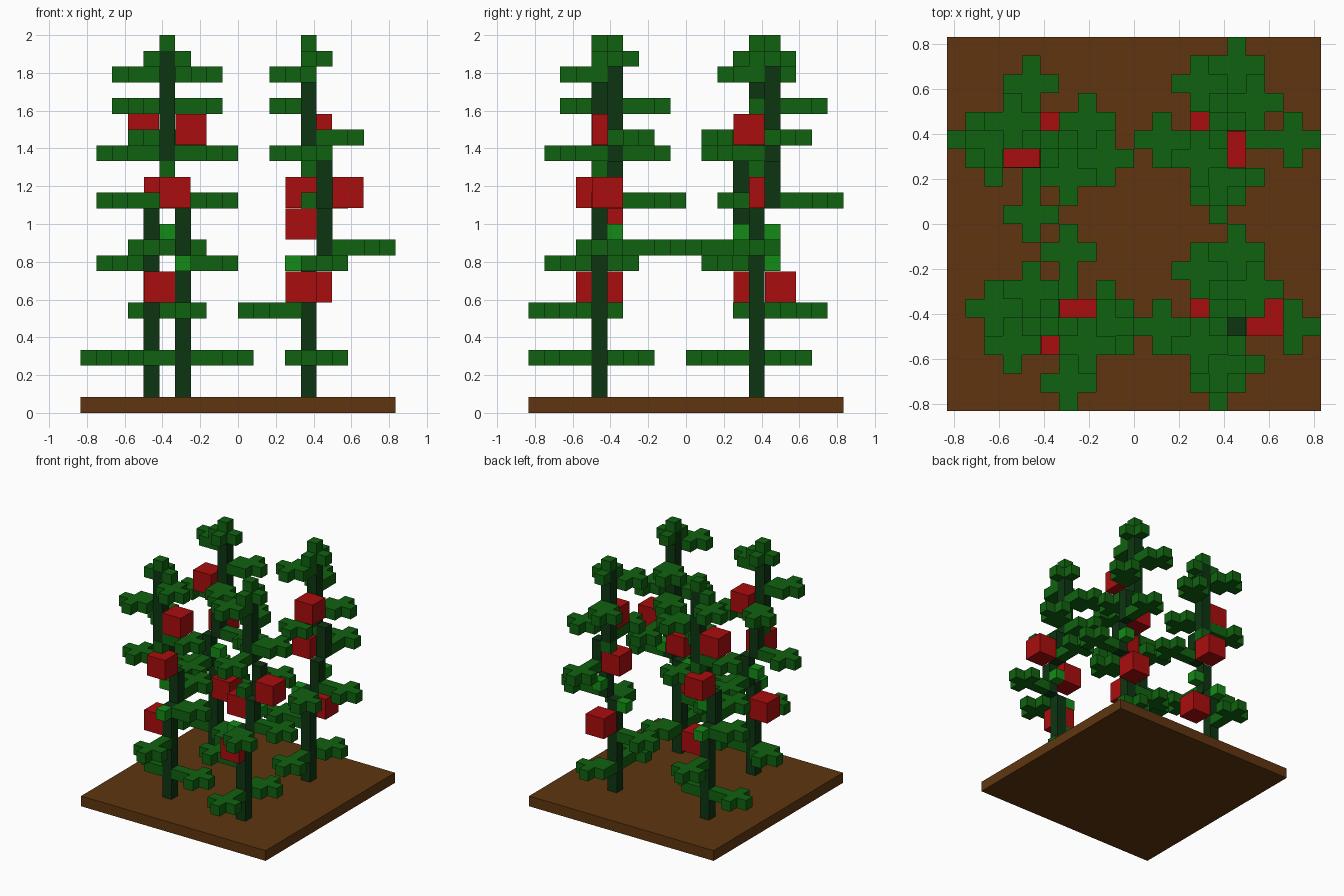
import bpy, bmesh, math

if "Cube" in bpy.data.objects:
    bpy.data.objects.remove(bpy.data.objects["Cube"], do_unlink=True)

U = 2 / 24  # size of one block


def material(name, rgb):
    m = bpy.data.materials.new(name)
    m.diffuse_color = (*rgb, 1)
    m.use_nodes = True
    bsdf = m.node_tree.nodes["Principled BSDF"]
    bsdf.inputs["Base Color"].default_value = (*rgb, 1)
    bsdf.inputs["Roughness"].default_value = 0.9
    return m


SOIL = material("soil brown", (0.115, 0.036, 0.005))
STALK = material("dark stalk green", (0.004, 0.036, 0.006))
LEAF = material("leaf green", (0.005, 0.122, 0.005))
FRUIT = material("ripe red", (0.40, 0.004, 0.004))
BUD = material("unripe bright green", (0.007, 0.26, 0.008))


def box(bm, x, y, z, sx=1, sy=1, sz=1, inset=0.0):
    """Block whose lowest cell is (x, y, z); cell (0, 0) is centred on the stalk foot."""
    geo = bmesh.ops.create_cube(bm, size=1)
    for v in geo["verts"]:
        v.co.x = (x - 0.5 + sx / 2 + v.co.x * (sx - inset)) * U
        v.co.y = (y - 0.5 + sy / 2 + v.co.y * (sy - inset)) * U
        v.co.z = (z + sz / 2 + v.co.z * (sz - inset)) * U


def plus(bm, cx, cy, z):
    """Plus-shaped leaf blade, three cells across and one cell thick."""
    a, b = 0.5, 1.5
    corner = [(b, -a), (b, a), (a, a)]
    pts = []
    for q in range(4):
        c, s = round(math.cos(q * math.pi / 2)), round(math.sin(q * math.pi / 2))
        pts += [(x * c - y * s, x * s + y * c) for x, y in corner]
    face = bm.faces.new([bm.verts.new(((cx + x) * U, (cy + y) * U, z * U)) for x, y in pts])
    top = bmesh.ops.extrude_face_region(bm, geom=[face])
    for v in top["geom"]:
        if isinstance(v, bmesh.types.BMVert):
            v.co.z += U


def finish(name, bm, mat, loc=(0, 0, 0), turn=0):
    bmesh.ops.recalc_face_normals(bm, faces=bm.faces)
    me = bpy.data.meshes.new(name)
    bm.to_mesh(me)
    bm.free()
    me.materials.append(mat)
    ob = bpy.data.objects.new(name, me)
    ob.location = loc
    ob.rotation_euler.z = math.radians(turn)
    bpy.context.collection.objects.link(ob)
    return ob


# Stalk sections: x, y, lowest layer, height
STALKS = [(0, 0, 1, 9), (1, 0, 10, 3), (1, 1, 13, 3), (0, 1, 16, 7)]

# Leaves: blade centre, stem cell, layer
LEAVES = [
    ((0, -3), (0, -1), 3), ((1, 2), (0, 1), 3),
    ((-3, 0), (-1, 0), 6), ((1, -2), (0, -1), 9),
    ((4, 0), (2, 0), 10), ((1, 4), (1, 2), 13),
    ((0, -2), (0, 0), 16), ((2, 2), (1, 1), 17),
    ((-1, 3), (0, 2), 19), ((-1, -1), (0, 0), 21),
]
# Single leaf cells of the crown
CROWN = [(0, 0, 22), (0, 2, 22), (1, 1, 22), (0, 1, 23)]
BUDS = [(-1, 0, 9), (1, 1, 11)]

# Fruits are 2 x 2 x 2 blocks given by their lowest cell
COMMON_FRUITS = [(0, 1, 7), (-1, 0, 13), (0, -1, 17)]
OTHER_FRUITS = [(-1, -1, 7), (-1, 0, 11), (2, 0, 13)]


def plant(name, i, j, turn, fruits, caps, extra=()):
    loc = ((i + 0.5 - 10) * U, (j + 0.5 - 10) * U, 0)

    bm = bmesh.new()
    for x, y, z, h in STALKS:
        box(bm, x, y, z, sz=h)
    finish(name + "_stalk", bm, STALK, loc, turn)

    bm = bmesh.new()
    for centre, stem, z in LEAVES + list(extra):
        plus(bm, *centre, z)
        box(bm, *stem, z)
    for cell in CROWN + caps:
        box(bm, *cell)
    finish(name + "_leaves", bm, LEAF, loc, turn)

    bm = bmesh.new()
    for cell in fruits:
        box(bm, *cell, 2, 2, 2, inset=0.03)
    finish(name + "_fruits", bm, FRUIT, loc, turn)

    bm = bmesh.new()
    for cell in BUDS:
        box(bm, *cell)
    finish(name + "_buds", bm, BUD, loc, turn)


# Soil slab
bm = bmesh.new()
box(bm, -9.5, -9.5, 0, 20, 20, 1)
finish("soil_bed", bm, SOIL)

# Four plants, turned in quarter steps
cap = [(0, 1, 15)]
plant("back_right_plant", 4, 14, -90, COMMON_FRUITS, cap)
plant("front_right_plant", 6, 4, 90, COMMON_FRUITS, cap)
plant("back_left_plant", 14, 14, 0, COMMON_FRUITS, cap)
plant("front_left_plant", 14, 4, 0, OTHER_FRUITS, [(0, 0, 13)],
      extra=[((-1, 3), (0, 2), 16)])
